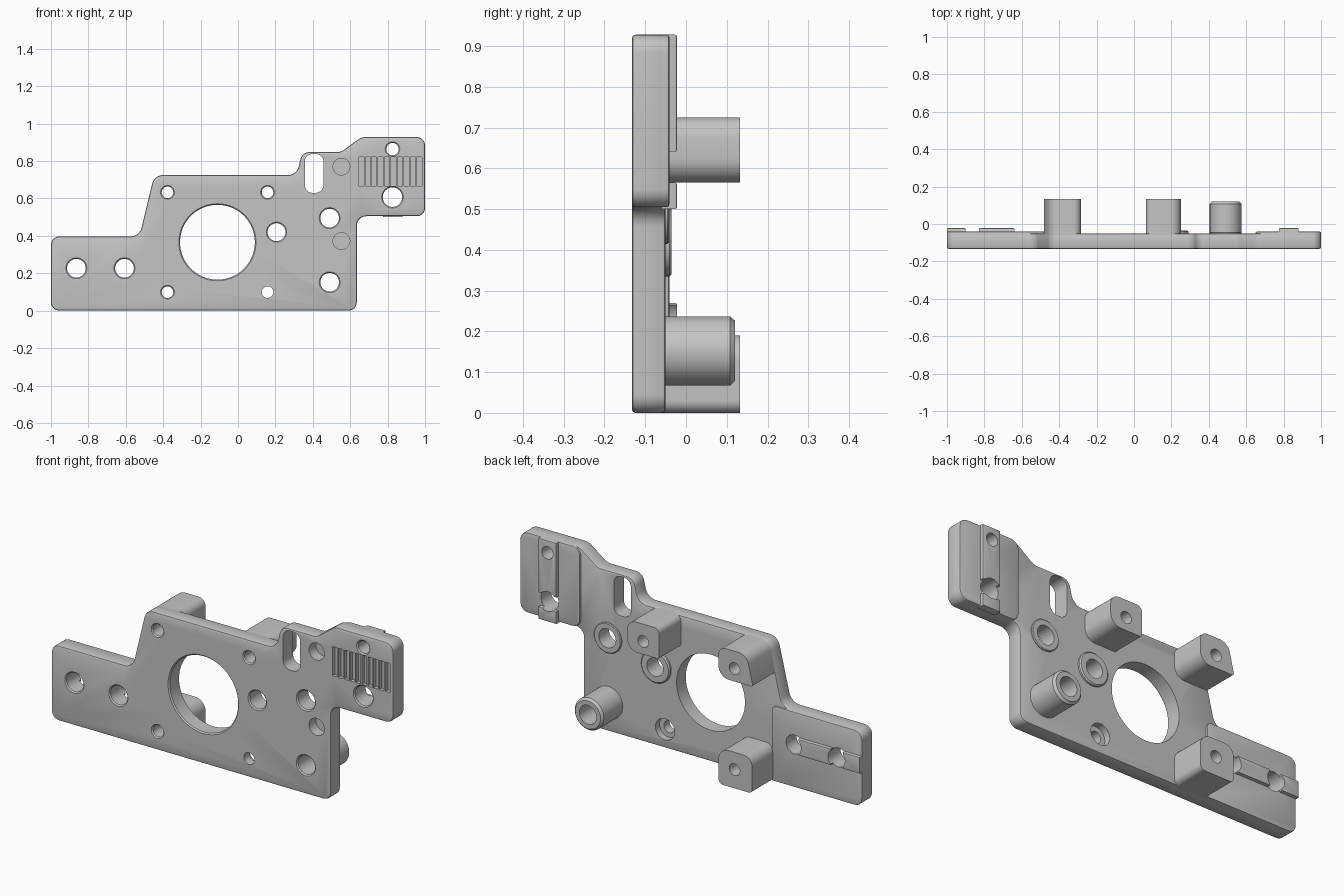
import bpy, bmesh
from math import sin, cos, tan, pi
from mathutils import Vector

if "Cube" in bpy.data.objects:
    bpy.data.objects.remove(bpy.data.objects["Cube"])

grey = bpy.data.materials.new("machined_grey")
grey.use_nodes = True
grey.diffuse_color = (0.56, 0.56, 0.56, 1)
grey.node_tree.nodes["Principled BSDF"].inputs["Base Color"].default_value = grey.diffuse_color

FRONT, BACK, PAD, RIDGE, POST = -0.133, -0.05, -0.041, -0.022, 0.133


def rounded(corners, steps=8):
    """Fillet each (x, z, radius) corner of a polygon."""
    out = []
    for i, (x, z, r) in enumerate(corners):
        p = Vector((x, z))
        a = (Vector(corners[i - 1][:2]) - p).normalized()
        b = (Vector(corners[(i + 1) % len(corners)][:2]) - p).normalized()
        half = a.angle(b) / 2
        if r == 0:
            out.append(p)
            continue
        centre = p + (a + b).normalized() * r / sin(half)
        start = p + a * r / tan(half) - centre
        end = p + b * r / tan(half) - centre
        total = pi - 2 * half
        for k in range(steps + 1):
            t = k / steps
            out.append(centre + (start * sin((1 - t) * total) + end * sin(t * total)) / sin(total))
    return out


def box(x0, x1, z0, z1, r=0.0):
    return [(x0, z0, r), (x1, z0, r), (x1, z1, r), (x0, z1, r)]


def skin(part, rings):
    """Join rings of vertices with side faces and close both ends."""
    for a, b in zip(rings, rings[1:]):
        for k in range(len(a)):
            n = (k + 1) % len(a)
            part.faces.new((a[k], a[n], b[n], b[k]))
    part.faces.new(rings[0])
    part.faces.new(rings[-1])
    bmesh.ops.recalc_face_normals(part, faces=part.faces)


def add_prism(bm, corners, y0, y1, bevel=0.0, bevel_front=False):
    """Extrude a rounded polygon along y, softening its cap edges."""
    part = bmesh.new()
    points = rounded(corners)
    skin(part, [[part.verts.new((p.x, y, p.y)) for p in points] for y in (y0, y1)])
    if bevel:
        ys = [y1, y0] if bevel_front else [y1]
        rim = [e for e in part.edges if any(all(abs(v.co.y - y) < 1e-5 for v in e.verts) for y in ys)]
        bmesh.ops.bevel(part, geom=rim, offset=bevel, segments=2, profile=0.5, affect='EDGES')
    merge(bm, part)


def add_lathe(bm, x, z, profile, sides=40):
    """Solid of revolution about a y axis from (radius, y) points."""
    part = bmesh.new()
    skin(part, [[part.verts.new((x + r * cos(2 * pi * k / sides), y, z + r * sin(2 * pi * k / sides)))
                 for k in range(sides)] for r, y in profile])
    merge(bm, part)


def merge(bm, part):
    temp = bpy.data.meshes.new("temp")
    part.to_mesh(temp)
    part.free()
    bm.from_mesh(temp)
    bpy.data.meshes.remove(temp)


def to_object(name, bm):
    mesh = bpy.data.meshes.new(name)
    bm.to_mesh(mesh)
    bm.free()
    mesh.materials.append(grey)
    obj = bpy.data.objects.new(name, mesh)
    bpy.context.collection.objects.link(obj)
    return obj


def prism(name, *args):
    bm = bmesh.new()
    add_prism(bm, *args)
    return to_object(name, bm)


def lathe(name, x, z, profile):
    bm = bmesh.new()
    add_lathe(bm, x, z, profile)
    return to_object(name, bm)


# Main plate
plate = prism("plate", [
    (-1, 0, .045), (.635, 0, .045), (.635, .505, .05), (1, .505, .045), (1, .928, .045),
    (.66, .928, .06), (.55, .848, .06), (.342, .848, .05), (.315, .725, .06),
    (-.448, .725, .06), (-.527, .397, .06), (-1, .397, .045)], FRONT, BACK, .009, True)
parts = [plate]

# Raised mounting pads and locating ridges
parts += [
    prism("left_pad", [(-1, 0, .045), (-.47, 0, 0), (-.47, .397, .03), (-1, .397, .045)], -.07, PAD, .006),
    prism("right_pad", box(.65, 1, .505, .928, .045), -.07, PAD, .006),
    prism("left_ridge_outer", box(-1, -.9, .184, .27), -.06, RIDGE, .005),
    prism("left_ridge_inner", box(-.83, -.64, .184, .27), -.06, RIDGE, .005),
    prism("right_ridge_lower", box(.775, .88, .5, .565), -.06, RIDGE, .005),
    prism("right_ridge_upper", box(.775, .88, .64, .928), -.06, RIDGE, .005)]

# Standoff posts
parts += [
    prism("upper_outer_post", [(-.485, .565, .01), (-.283, .565, .06), (-.283, .725, .04), (-.448, .725, .06)], -.07, POST),
    prism("upper_inner_post", [(.064, .565, .01), (.25, .565, .06), (.25, .725, .05), (.064, .725, .03)], -.07, POST),
    prism("lower_post", [(-.48, 0, .02), (-.283, 0, .03), (-.283, .19, .06), (-.48, .19, .05)], -.07, POST)]

# Round boss and low rings around holes
parts += [
    lathe("round_boss", .49, .152, [(.085, -.07), (.085, .108), (.074, .12)]),
    lathe("ring_boss", .206, .42, [(.085, -.07), (.085, -.041), (.079, -.035)]),
    lathe("low_ring_boss", .49, .495, [(.08, -.07), (.08, -.046), (.076, -.042)])]

# Cutter for every hole and the slot
cut = bmesh.new()
holes = [(-.11, .366, .2), (-.377, .633, .031), (.158, .633, .031), (-.377, .099, .031),
         (-.864, .227, .05), (-.607, .227, .05), (.206, .42, .048), (.49, .495, .05),
         (.49, .152, .05), (.826, .864, .033), (.826, .607, .052)]
for x, z, r in holes:
    add_lathe(cut, x, z, [(r + .006, -.2), (r + .006, FRONT), (r, FRONT + .006), (r, .2)],
              80 if r > .1 else 32)
# Counterbored hole
add_lathe(cut, .158, .099, [(.031, -.2), (.031, -.085), (.056, -.085), (.056, .1)], 32)
# Blind holes
for z in (.77, .372):
    add_lathe(cut, .553, z, [(.045, -.2), (.045, -.075)], 32)
add_prism(cut, box(.357, .457, .63, .838, .042), -.2, .05)
hole_cutter = to_object("hole_cutter", cut)

# Cutter for the shallow front grooves
cut = bmesh.new()
for i in range(10):
    x = .646 + i * .0344
    add_prism(cut, box(x, x + .027, .668, .822), -.2, FRONT + .02)
groove_cutter = to_object("groove_cutter", cut)


def subtract(obj, cutter):
    mod = obj.modifiers.new(cutter.name, 'BOOLEAN')
    mod.operation, mod.solver, mod.object = 'DIFFERENCE', 'EXACT', cutter


for obj in parts:
    subtract(obj, hole_cutter)
subtract(plate, groove_cutter)
bpy.context.view_layer.update()
graph = bpy.context.evaluated_depsgraph_get()
results = [bpy.data.meshes.new_from_object(o.evaluated_get(graph)) for o in parts]
for obj, mesh in zip(parts, results):
    obj.modifiers.clear()
    obj.data = mesh
for cutter in (hole_cutter, groove_cutter):
    bpy.data.objects.remove(cutter)

# Smooth curves, crisp edges
bpy.ops.object.select_all(action='DESELECT')
for obj in parts:
    obj.select_set(True)
bpy.context.view_layer.objects.active = plate
bpy.ops.object.shade_smooth_by_angle(angle=pi / 6)
